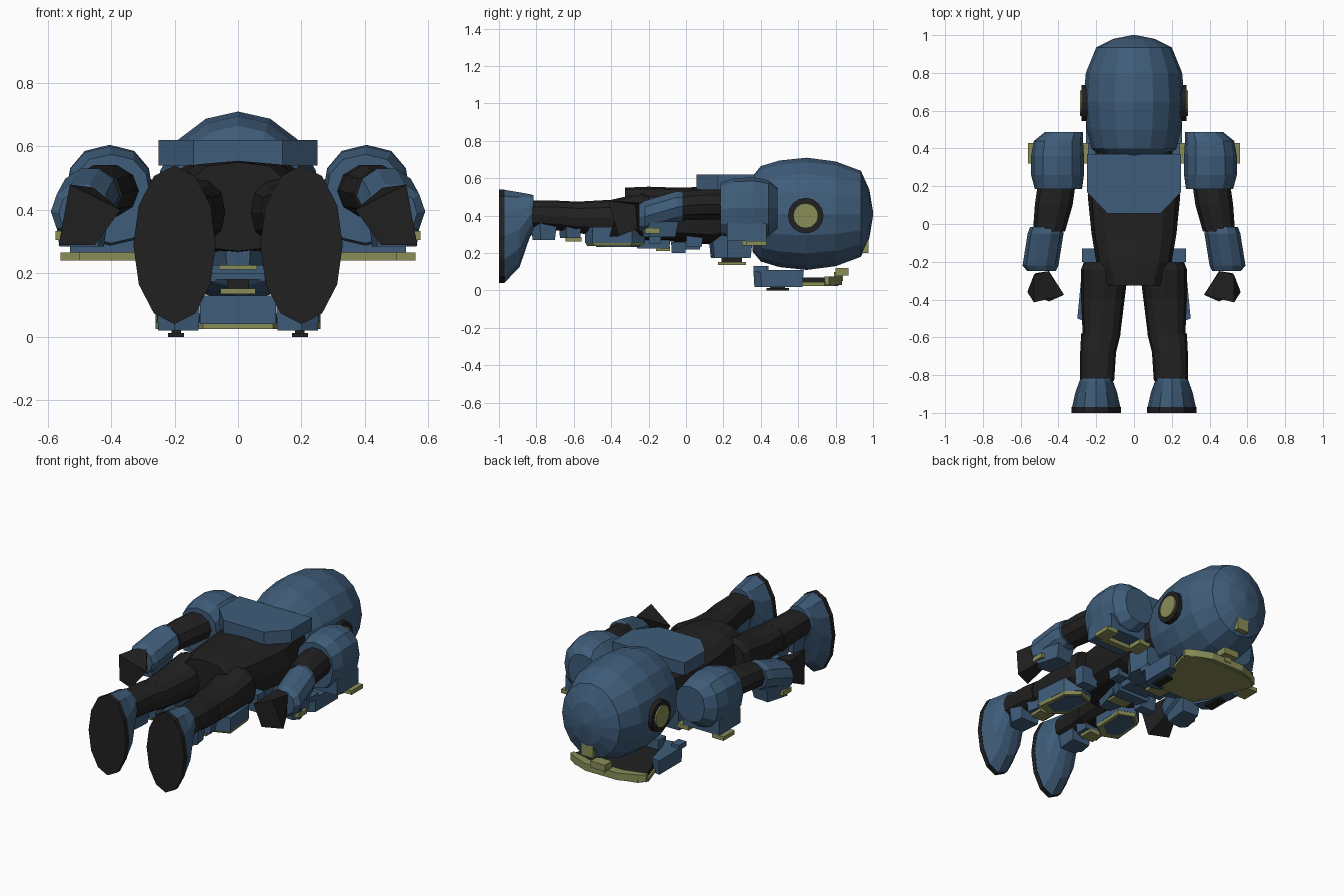
import bpy, bmesh, math
from mathutils import Vector


def material(name, rgb):
    m = bpy.data.materials.new(name)
    m.diffuse_color = (*rgb, 1)
    return m


BLUE = material("steel_blue", (0.05, 0.11, 0.195))
DARK = material("near_black", (0.015, 0.015, 0.015))
KHAKI = material("khaki", (0.25, 0.27, 0.095))


def finish(name, bm, mat):
    bmesh.ops.recalc_face_normals(bm, faces=bm.faces)
    me = bpy.data.meshes.new(name)
    bm.to_mesh(me)
    bm.free()
    me.materials.append(mat)
    ob = bpy.data.objects.new(name, me)
    bpy.context.collection.objects.link(ob)
    return ob


def skin(name, rings, mat):
    """Join rings of points into a closed skin."""
    bm = bmesh.new()
    vs = [[bm.verts.new(p) for p in r] for r in rings]
    n = len(vs[0])
    for a, b in zip(vs, vs[1:]):
        for i in range(n):
            j = (i + 1) % n
            bm.faces.new((a[i], a[j], b[j], b[i]))
    bm.faces.new(vs[0])
    bm.faces.new(vs[-1])
    return finish(name, bm, mat)


def loft(name, secs, mat, n=12, power=1.0, turn=0.0):
    """Sections across y: (x, y, z, half width, half height)."""
    def curve(v):
        return math.copysign(abs(v) ** power, v)
    rings = []
    for x, y, z, rx, rz in secs:
        angs = [2 * math.pi * (i + turn) / n for i in range(n)]
        rings.append([(x + rx * curve(math.cos(a)), y, z + rz * curve(math.sin(a))) for a in angs])
    return skin(name, rings, mat)


def prism(name, pts, z0, z1, mat, inset=0.0):
    """Plate with an outline in x and y; the lower edge can be drawn in."""
    c = sum((Vector(p) for p in pts), Vector((0, 0))) / len(pts)
    low = [Vector(p).lerp(c, inset) for p in pts]
    return skin(name, [[(p.x, p.y, z0) for p in low], [(p[0], p[1], z1) for p in pts]], mat)


def box(name, x0, x1, y0, y1, z0, z1, mat, inset=0.0):
    return prism(name, [(x0, y0), (x1, y0), (x1, y1), (x0, y1)], z0, z1, mat, inset)


def sym(half):
    """Complete an outline given on the +x side."""
    return half + [(-x, y) for x, y in reversed(half)]


# Helmet
loft("helmet", [(0, 0.355, 0.41, 0.17, 0.20), (0, 0.40, 0.41, 0.225, 0.255),
                (0, 0.50, 0.41, 0.25, 0.285), (0, 0.645, 0.41, 0.265, 0.30),
                (0, 0.80, 0.41, 0.255, 0.28), (0, 0.935, 0.41, 0.20, 0.23),
                (0, 0.98, 0.41, 0.11, 0.13), (0, 1.0, 0.41, 0.01, 0.01)], BLUE, 16)
loft("neck", [(0, 0.30, 0.41, 0.15, 0.13), (0, 0.42, 0.41, 0.17, 0.15)], DARK)
box("forehead_crest", -0.04, 0.04, 0.89, 0.975, 0.20, 0.28, KHAKI)

# Face shield
shield = sym([(0.11, 0.39), (0.20, 0.55), (0.26, 0.74), (0.22, 0.79), (0.12, 0.815)])
prism("face_shield", shield, 0.025, 0.045, KHAKI)
prism("shield_lining", sym([(0.10, 0.41), (0.19, 0.56), (0.25, 0.75), (0.11, 0.78)]),
      0.045, 0.07, DARK)
prism("shield_brow", sym([(0.11, 0.78), (0.255, 0.74), (0.26, 0.765), (0.21, 0.795), (0.11, 0.835)]),
      0.03, 0.075, KHAKI)
box("brow_badge", -0.05, 0.05, 0.80, 0.87, 0.08, 0.12, KHAKI)
box("brow_stem", -0.025, 0.025, 0.79, 0.84, 0.05, 0.10, KHAKI)
box("jaw", -0.12, 0.12, 0.37, 0.44, 0.04, 0.13, BLUE)

# Torso and back plate
loft("torso", [(0, 0.40, 0.43, 0.20, 0.12), (0, 0.15, 0.40, 0.245, 0.155),
               (0, -0.05, 0.405, 0.225, 0.145), (0, -0.20, 0.41, 0.20, 0.145),
               (0, -0.325, 0.41, 0.15, 0.14)], DARK, 12, 0.6)
prism("back_plate", sym([(0.14, 0.055), (0.25, 0.17), (0.25, 0.37)]), 0.54, 0.62, BLUE)

# Chest and belt, on the lower side
box("chest_core", -0.11, 0.11, 0.12, 0.35, 0.18, 0.30, BLUE, 0.1)
box("chest_badge", -0.055, 0.055, 0.17, 0.32, 0.135, 0.152, KHAKI)
box("chest_mount", -0.035, 0.035, 0.19, 0.30, 0.15, 0.20, DARK)
box("abdomen_plate", -0.10, 0.10, -0.01, 0.08, 0.22, 0.28, BLUE, 0.1)
prism("belt", sym([(0.09, -0.08), (0.12, 0.0)]), 0.20, 0.26, BLUE, 0.1)
box("belt_buckle", -0.06, 0.06, -0.16, -0.085, 0.212, 0.235, KHAKI)
prism("groin_plate", sym([(0.04, -0.27), (0.09, -0.08)]), 0.225, 0.29, BLUE, 0.1)

for side, s in (("left", 1), ("right", -1)):
    def n(part):
        return side + "_" + part

    def m(pts):
        return [(s * x, y) for x, y in pts]

    # Ear discs
    for part, r, x1, mat in (("ear_ring", 0.095, 0.278, DARK), ("ear_disc", 0.067, 0.287, KHAKI)):
        skin(n(part), [[(s * x, 0.64 + r * math.cos(k * math.pi / 8), 0.40 + r * math.sin(k * math.pi / 8))
                        for k in range(16)] for x in (0.23, x1)], mat)

    # Cheek guards
    prism(n("cheek_guard"), m([(0.12, 0.38), (0.20, 0.36), (0.255, 0.40), (0.255, 0.63), (0.20, 0.62),
                               (0.16, 0.46)]), 0.02, 0.11, BLUE, 0.05)
    box(n("cheek_top"), s * 0.20, s * 0.255, 0.36, 0.43, 0.10, 0.13, BLUE)
    box(n("cheek_vent"), s * 0.17, s * 0.22, 0.43, 0.55, 0.0, 0.012, DARK)
    box(n("cheek_vent_stem"), s * 0.18, s * 0.21, 0.45, 0.53, 0.01, 0.03, DARK)

    # Chest plates
    prism(n("chest_plate"), m([(0.06, 0.12), (0.17, 0.14), (0.22, 0.22), (0.20, 0.36), (0.08, 0.36)]),
          0.175, 0.30, BLUE, 0.12)
    box(n("rib_plate"), s * 0.11, s * 0.19, 0.0, 0.09, 0.235, 0.31, BLUE, 0.1)

    # Shoulder dome
    loft(n("shoulder"), [(s * 0.40, 0.185, 0.435, 0.125, 0.14), (s * 0.405, 0.26, 0.44, 0.14, 0.16),
                         (s * 0.405, 0.36, 0.44, 0.14, 0.165), (s * 0.40, 0.44, 0.44, 0.13, 0.15),
                         (s * 0.37, 0.488, 0.44, 0.10, 0.11)], BLUE, 12, 0.85)
    box(n("shoulder_plate"), s * 0.28, s * 0.53, 0.22, 0.43, 0.265, 0.36, BLUE)
    for part, a, b in (("outer", 0.48, 0.56), ("inner", 0.24, 0.32)):
        box(n(part + "_shoulder_trim"), s * a, s * b, 0.32, 0.43, 0.24, 0.265, KHAKI)
    box(n("shoulder_trim_bar"), s * 0.30, s * 0.50, 0.30, 0.34, 0.24, 0.265, KHAKI)

    # Arm
    loft(n("upper_arm"), [(s * 0.405, 0.24, 0.46, 0.10, 0.085), (s * 0.425, 0.10, 0.46, 0.10, 0.085),
                          (s * 0.45, -0.04, 0.45, 0.085, 0.08)], DARK, 10)
    loft(n("forearm"), [(s * 0.465, -0.015, 0.45, 0.085, 0.08), (s * 0.468, -0.05, 0.445, 0.095, 0.09),
                        (s * 0.495, -0.22, 0.395, 0.095, 0.09), (s * 0.49, -0.25, 0.39, 0.075, 0.075)],
         BLUE, 10)
    prism(n("forearm_guard"), m([(0.41, -0.05), (0.53, -0.04), (0.575, -0.20), (0.54, -0.24), (0.43, -0.23)]),
          0.285, 0.37, BLUE, 0.15)
    box(n("forearm_trim"), s * 0.45, s * 0.575, -0.22, -0.14, 0.305, 0.333, KHAKI)
    skin(n("hand"), [[(s * 0.455, -0.25, 0.47), (s * 0.53, -0.27, 0.46), (s * 0.52, -0.26, 0.33),
                      (s * 0.45, -0.25, 0.35)],
                     [(s * 0.37, -0.375, 0.40), (s * 0.53, -0.415, 0.48), (s * 0.565, -0.36, 0.29),
                      (s * 0.45, -0.41, 0.29)]], DARK)

    # Leg
    loft(n("thigh"), [(s * 0.155, -0.20, 0.40, 0.11, 0.11), (s * 0.155, -0.24, 0.40, 0.125, 0.12),
                      (s * 0.165, -0.40, 0.39, 0.115, 0.095), (s * 0.172, -0.58, 0.39, 0.10, 0.085)],
         DARK, 12, 0.8)
    loft(n("shin"), [(s * 0.175, -0.58, 0.39, 0.105, 0.085), (s * 0.19, -0.68, 0.40, 0.095, 0.08),
                     (s * 0.195, -0.83, 0.405, 0.09, 0.075)], DARK, 12, 0.8)
    loft(n("boot"), [(s * 0.20, -0.815, 0.41, 0.08, 0.10), (s * 0.20, -0.835, 0.40, 0.09, 0.115),
                     (s * 0.20, -0.89, 0.325, 0.11, 0.20), (s * 0.20, -0.97, 0.29, 0.128, 0.248)], BLUE)
    loft(n("sole"), [(s * 0.20, -0.97, 0.29, 0.13, 0.25), (s * 0.20, -1.0, 0.29, 0.13, 0.25)], DARK)

    # Leg armour
    box(n("hip_plate"), s * 0.16, s * 0.275, -0.20, -0.13, 0.25, 0.36, BLUE, 0.1)
    thigh = m([(0.10, -0.26), (0.20, -0.22), (0.28, -0.29), (0.30, -0.50), (0.20, -0.54), (0.11, -0.47)])
    prism(n("thigh_guard"), thigh, 0.255, 0.34, BLUE)
    prism(n("thigh_trim"), thigh, 0.237, 0.257, KHAKI, 0.08)
    prism(n("thigh_inlay"), m([(0.125, -0.275), (0.20, -0.245), (0.255, -0.30), (0.265, -0.45),
                               (0.20, -0.48), (0.135, -0.43)]), 0.233, 0.24, BLUE)
    prism(n("knee_guard"), m([(0.11, -0.56), (0.25, -0.56), (0.265, -0.64), (0.18, -0.68), (0.11, -0.65)]),
          0.28, 0.35, BLUE, 0.1)
    box(n("knee_trim"), s * 0.14, s * 0.23, -0.645, -0.56, 0.262, 0.285, KHAKI)
    prism(n("shin_guard"), m([(0.12, -0.69), (0.26, -0.69), (0.275, -0.78), (0.24, -0.83), (0.13, -0.83)]),
          0.27, 0.36, BLUE, 0.15)
